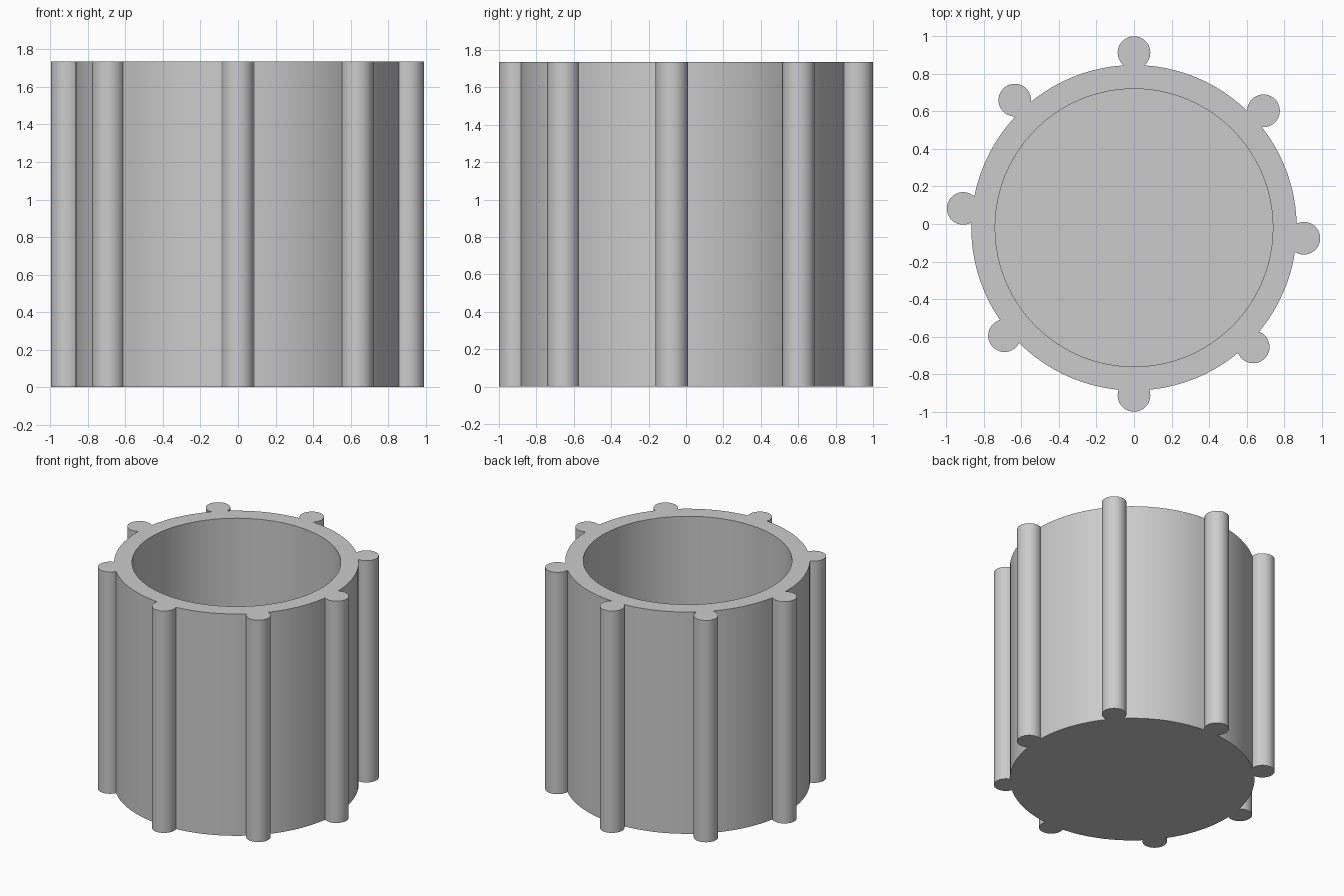
import bpy
import math

HEIGHT = 1.735
FLOOR = 0.13
CENTRE_Y = -0.02

cube = bpy.data.objects.get("Cube")
if cube:
    bpy.data.objects.remove(cube, do_unlink=True)

grey = bpy.data.materials.new("plain_grey")
grey.use_nodes = True
colour = (0.6, 0.6, 0.6, 1)
grey.diffuse_color = colour
grey.node_tree.nodes["Principled BSDF"].inputs["Base Color"].default_value = colour


def cylinder(name, radius, x, y, bottom, top, sides):
    bpy.ops.mesh.primitive_cylinder_add(
        vertices=sides, radius=radius, depth=top - bottom,
        location=(x, y, (bottom + top) / 2))
    obj = bpy.context.object
    obj.name = name
    obj.data.materials.append(grey)
    return obj


def combine(target, tool, operation):
    mod = target.modifiers.new(operation.lower(), "BOOLEAN")
    mod.operation = operation
    mod.solver = "EXACT"
    mod.object = tool
    bpy.context.view_layer.objects.active = target
    bpy.ops.object.modifier_apply(modifier=mod.name)
    bpy.data.objects.remove(tool, do_unlink=True)


# Round cup body, hollowed from above
cup = cylinder("ribbed_cup", 0.867, 0, CENTRE_Y, 0, HEIGHT, 96)
bore = cylinder("bore_cutter", 0.74, 0, CENTRE_Y, FLOOR, HEIGHT + 0.2, 96)
bore.hide_render = True
combine(cup, bore, "DIFFERENCE")

# Upright round ribs, slightly unevenly spaced around the wall
rib_centres = [
    (0, 0.913), (0.69, 0.603), (0.905, -0.076), (0.635, -0.655),
    (0, -0.913), (-0.69, -0.595), (-0.91, 0.083), (-0.635, 0.66),
]
for x, y in rib_centres:
    rib = cylinder("rib", 0.087, x, y, 0, HEIGHT, 40)
    combine(cup, rib, "UNION")

# Smooth curved walls, crisp rims and rib joints
bpy.ops.object.select_all(action="DESELECT")
cup.select_set(True)
bpy.context.view_layer.objects.active = cup
bpy.ops.object.shade_smooth_by_angle(angle=math.radians(30))
